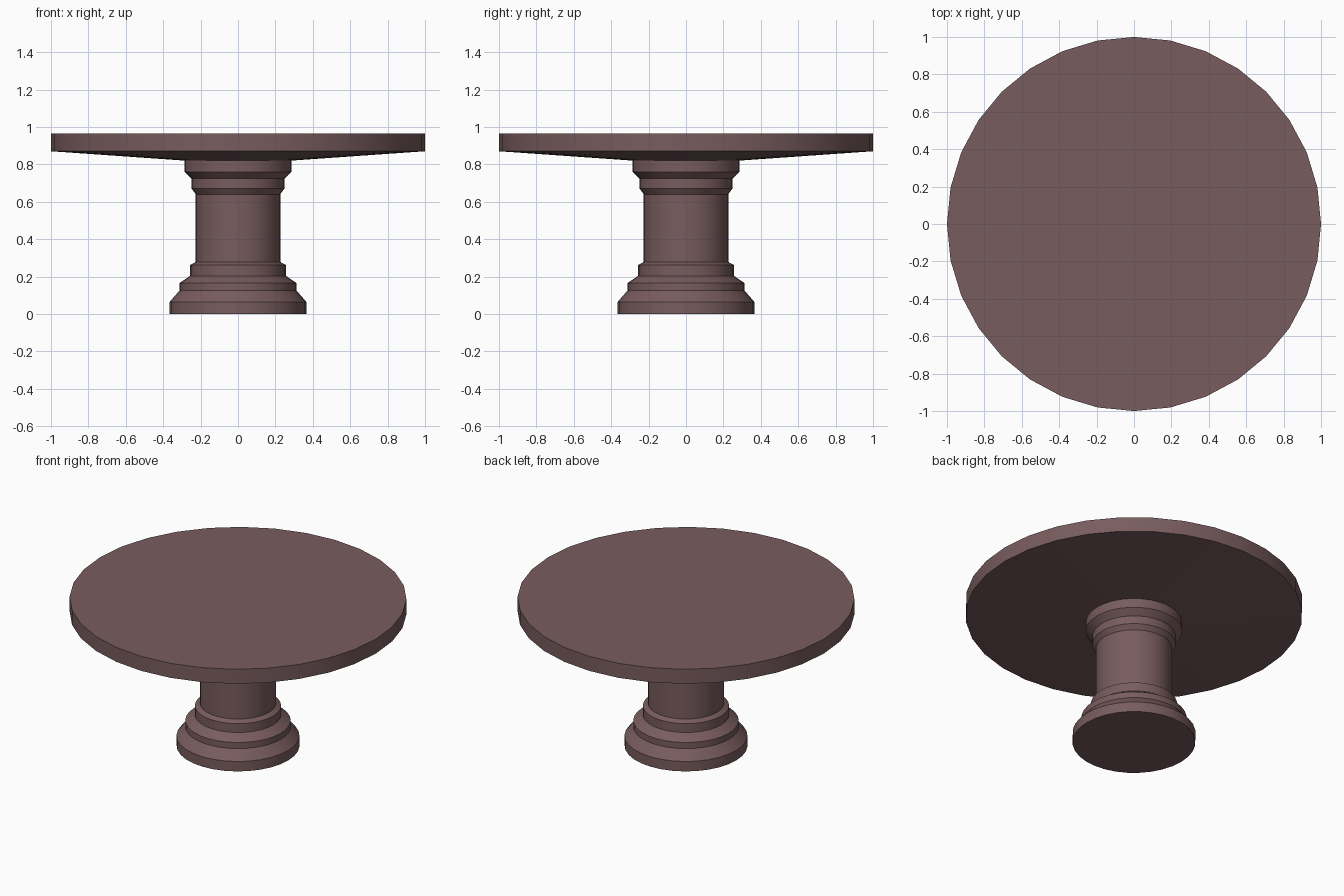
import bpy, bmesh
from math import radians, cos, sin, pi

if "Cube" in bpy.data.objects:
    bpy.data.objects.remove(bpy.data.objects["Cube"])

SIDES = 32

mat = bpy.data.materials.new("dark_wood")
mat.diffuse_color = (0.19, 0.107, 0.112, 1)
mat.use_nodes = True
mat.node_tree.nodes["Principled BSDF"].inputs["Base Color"].default_value = mat.diffuse_color


def lathe(name, profile, cap_bottom=False, cap_top=False):
    """Revolve (radius, z) points around the z axis, optionally capping the ends."""
    bm = bmesh.new()
    rings = [[bm.verts.new((r * cos(2 * pi * i / SIDES), r * sin(2 * pi * i / SIDES), z))
              for i in range(SIDES)] for r, z in profile]
    for a, b in zip(rings, rings[1:]):
        for i in range(SIDES):
            j = (i + 1) % SIDES
            bm.faces.new((a[i], a[j], b[j], b[i]))
    if cap_bottom:
        bm.faces.new(rings[0][::-1])
    if cap_top:
        bm.faces.new(rings[-1])
    me = bpy.data.meshes.new(name)
    bm.to_mesh(me)
    bm.free()
    me.materials.append(mat)
    ob = bpy.data.objects.new(name, me)
    bpy.context.collection.objects.link(ob)
    bpy.ops.object.select_all(action='DESELECT')
    bpy.context.view_layer.objects.active = ob
    ob.select_set(True)
    bpy.ops.object.shade_smooth_by_angle(angle=radians(20))
    return ob


# Turned pedestal: stepped foot, plain column, stepped collar
lathe("pedestal", [
    (0.365, 0), (0.365, 0.065), (0.313, 0.125), (0.313, 0.165),
    (0.256, 0.204), (0.256, 0.262), (0.226, 0.278),
    (0.226, 0.64), (0.248, 0.67), (0.248, 0.723),
    (0.286, 0.76), (0.286, 0.82)], cap_bottom=True)

# Round top with a shallow conical underside meeting the collar
lathe("table_top", [(0.286, 0.82), (1, 0.87), (1, 0.965)], cap_top=True)
